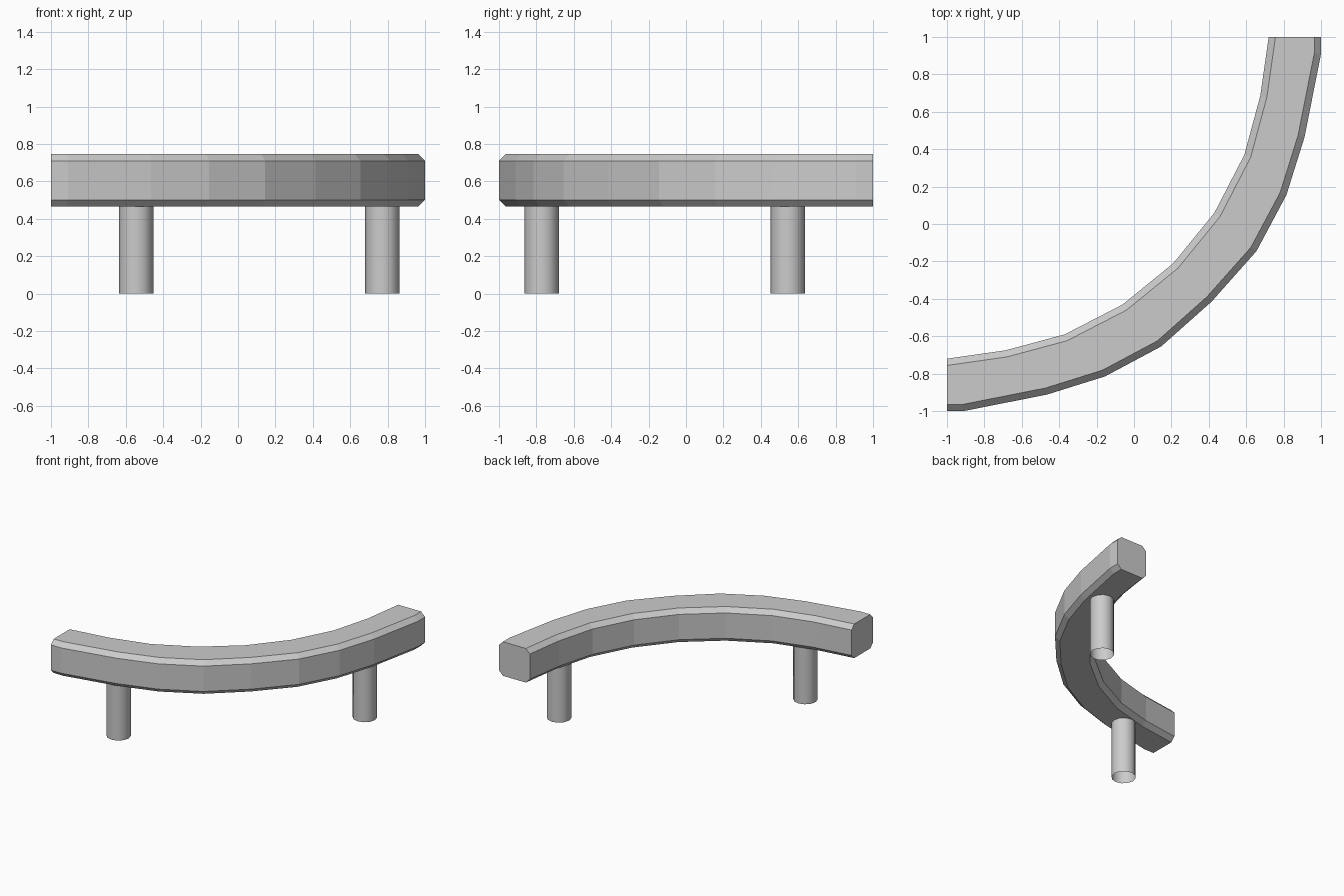
import bpy, bmesh, math
from mathutils import Vector

if "Cube" in bpy.data.objects:
    bpy.data.objects.remove(bpy.data.objects["Cube"], do_unlink=True)

grey = bpy.data.materials.new("light grey")
grey.use_nodes = True
GREY = (0.6, 0.6, 0.6, 1)
grey.diffuse_color = GREY
grey.node_tree.nodes["Principled BSDF"].inputs["Base Color"].default_value = GREY


def add_object(name, bm):
    mesh = bpy.data.meshes.new(name)
    bm.to_mesh(mesh)
    bm.free()
    mesh.materials.append(grey)
    obj = bpy.data.objects.new(name, mesh)
    bpy.context.collection.objects.link(obj)
    return obj


def mirrored(half):
    """Complete a path by reflecting it across the diagonal of the bend."""
    return half + [(-y, -x) for x, y in reversed(half[:-1])]


# Curved seat: plan outline extruded upward, long edges chamfered
BOTTOM, TOP, CHAMFER = 0.465, 0.745, 0.036
outer = mirrored([(-1, -1), (-0.91, -1), (-0.465, -0.912), (-0.155, -0.815),
                  (0.145, -0.655), (0.415, -0.415)])
inner = mirrored([(-1, -0.72), (-0.685, -0.675), (-0.37, -0.59),
                  (-0.06, -0.43), (0.21, -0.21)])
bm = bmesh.new()
base = bm.faces.new([bm.verts.new((x, y, BOTTOM)) for x, y in outer + inner[::-1]])
extruded = bmesh.ops.extrude_face_region(bm, geom=[base], use_keep_orig=True)
top_verts = [g for g in extruded["geom"] if isinstance(g, bmesh.types.BMVert)]
bmesh.ops.translate(bm, verts=top_verts, vec=(0, 0, TOP - BOTTOM))
bmesh.ops.recalc_face_normals(bm, faces=bm.faces[:])


def is_long_edge(edge):
    a, b = (v.co for v in edge.verts)
    on_end = (a.x < -0.999 and b.x < -0.999) or (a.y > 0.999 and b.y > 0.999)
    return abs(a.z - b.z) < 0.001 and not on_end


bmesh.ops.bevel(bm, geom=[e for e in bm.edges if is_long_edge(e)],
                offset=CHAMFER, segments=1, affect='EDGES')
add_object("curved_seat", bm)

# Round legs: tubes open at the foot
for name, x, y in (("right_leg", -0.545, -0.772), ("left_leg", 0.772, 0.545)):
    bm = bmesh.new()
    bmesh.ops.create_cone(bm, cap_ends=False, segments=12, radius1=0.092,
                          radius2=0.092, depth=BOTTOM)
    bmesh.ops.translate(bm, verts=bm.verts[:], vec=Vector((x, y, BOTTOM / 2)))
    for face in bm.faces:
        face.smooth = True
    add_object(name, bm)
